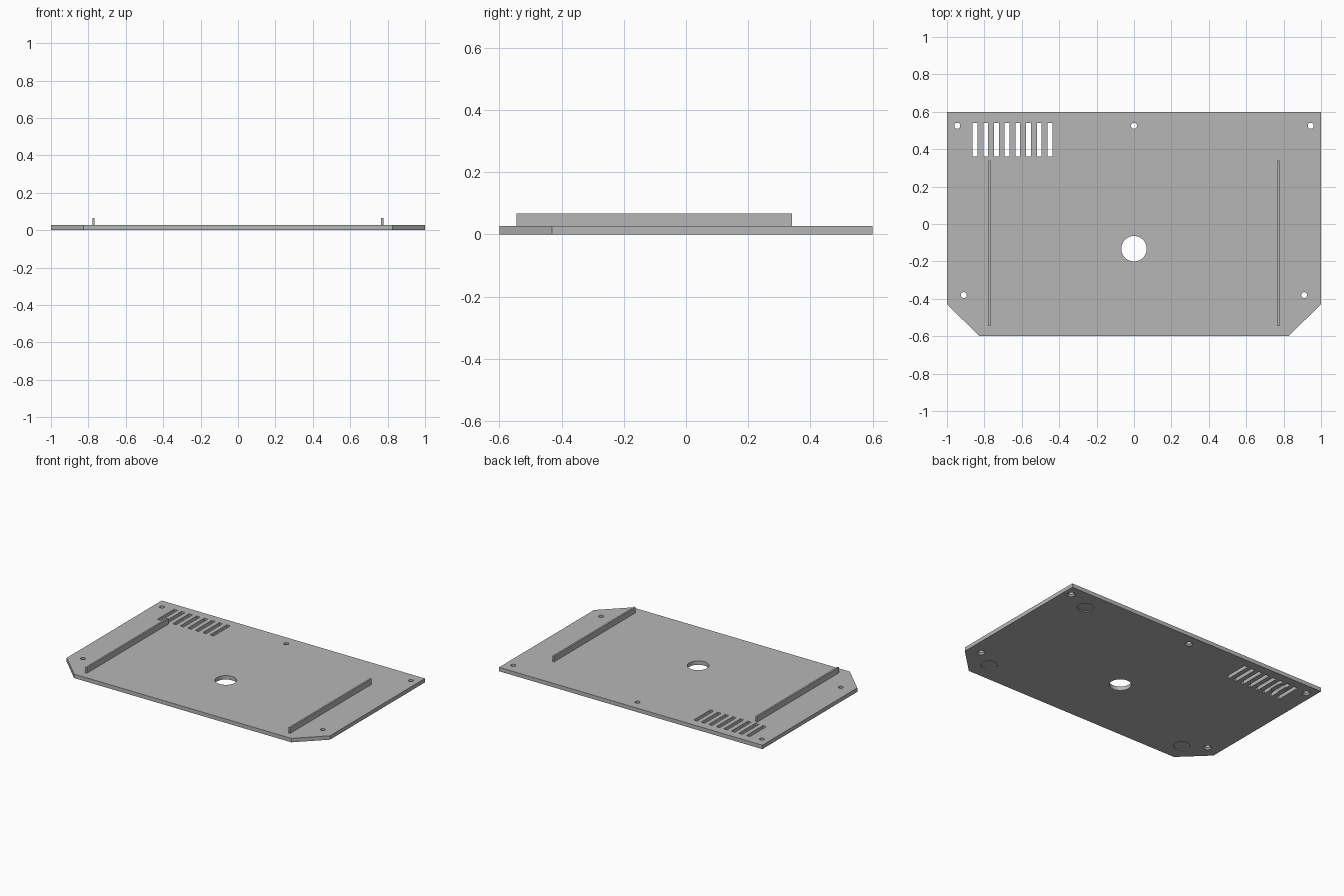
import bpy
import bmesh
from mathutils import Matrix, Vector

if "Cube" in bpy.data.objects:
    bpy.data.objects.remove(bpy.data.objects["Cube"], do_unlink=True)

THICK = 0.027

# Single grey material
grey = bpy.data.materials.new("plain grey")
grey.use_nodes = True
colour = (0.47, 0.47, 0.47, 1)
grey.diffuse_color = colour
grey.node_tree.nodes["Principled BSDF"].inputs["Base Color"].default_value = colour


def add_box(bm, x, y, z):
    """Box from (min, max) pairs along each axis."""
    size = Vector((x[1] - x[0], y[1] - y[0], z[1] - z[0]))
    mid = Vector((sum(x), sum(y), sum(z))) / 2
    bmesh.ops.create_cube(bm, size=1, matrix=Matrix.Translation(mid) @ Matrix.Diagonal(size).to_4x4())


def add_cone(bm, x, y, z, r_low, r_high, sides=32):
    bmesh.ops.create_cone(bm, cap_ends=True, segments=sides, radius1=r_low, radius2=r_high,
                          depth=z[1] - z[0], matrix=Matrix.Translation((x, y, sum(z) / 2)))


def finish(bm, name):
    mesh = bpy.data.meshes.new(name)
    bmesh.ops.recalc_face_normals(bm, faces=bm.faces[:])
    bm.to_mesh(mesh)
    bm.free()
    mesh.materials.append(grey)
    obj = bpy.data.objects.new(name, mesh)
    bpy.context.collection.objects.link(obj)
    return obj


def select_only(obj):
    bpy.ops.object.select_all(action='DESELECT')
    obj.select_set(True)
    bpy.context.view_layer.objects.active = obj


# Base plate with two chamfered front corners
half_outline = [(0.825, -0.6), (1, -0.43), (1, 0.6)]
outline = half_outline + [(-x, y) for x, y in reversed(half_outline)]
bm = bmesh.new()
face = bm.faces.new([bm.verts.new((x, y, 0)) for x, y in outline])
up = bmesh.ops.extrude_face_region(bm, geom=[face])["geom"]
bmesh.ops.translate(bm, vec=(0, 0, THICK), verts=[v for v in up if isinstance(v, bmesh.types.BMVert)])
plate = finish(bm, "base_plate")

# Through cuts: screw holes, centre hole and vent slots
screws = [(0, 0.525)] + [(s * x, y) for s in (-1, 1) for x, y in ((0.945, 0.525), (0.91, -0.38))]
through = (-0.05, 0.1)
bm = bmesh.new()
for x, y in screws:
    add_cone(bm, x, y, through, 0.016, 0.016, 24)
add_cone(bm, 0, -0.132, through, 0.068, 0.068, 64)
for i in range(8):
    x = -0.85 + i * 0.0572
    add_box(bm, (x - 0.013, x + 0.013), (0.36, 0.54), through)
through_cutter = finish(bm, "through_cutter")

# Underside cuts: countersinks and shallow foot recesses
bm = bmesh.new()
for x, y in screws:
    add_cone(bm, x, y, (-0.005, 0.012), 0.031, 0.014, 24)
for x in (-0.775, 0.775):
    for y in (-0.465, 0.46):
        add_cone(bm, x, y, (-0.02, 0.006), 0.052, 0.052, 48)
underside_cutter = finish(bm, "underside_cutter")

for cutter in (through_cutter, underside_cutter):
    cutter.hide_render = True
    mod = plate.modifiers.new(cutter.name, 'BOOLEAN')
    mod.operation = 'DIFFERENCE'
    mod.solver = 'EXACT'
    mod.object = cutter
    select_only(plate)
    bpy.ops.object.modifier_apply(modifier=mod.name)
    bpy.data.objects.remove(cutter, do_unlink=True)
bpy.ops.object.shade_smooth_by_angle(angle=0.5)

# Upright guide rails
for name, x in (("right_rail", -0.773), ("left_rail", 0.771)):
    bm = bmesh.new()
    add_box(bm, (x - 0.006, x + 0.006), (-0.545, 0.34), (THICK - 0.002, 0.066))
    finish(bm, name)
